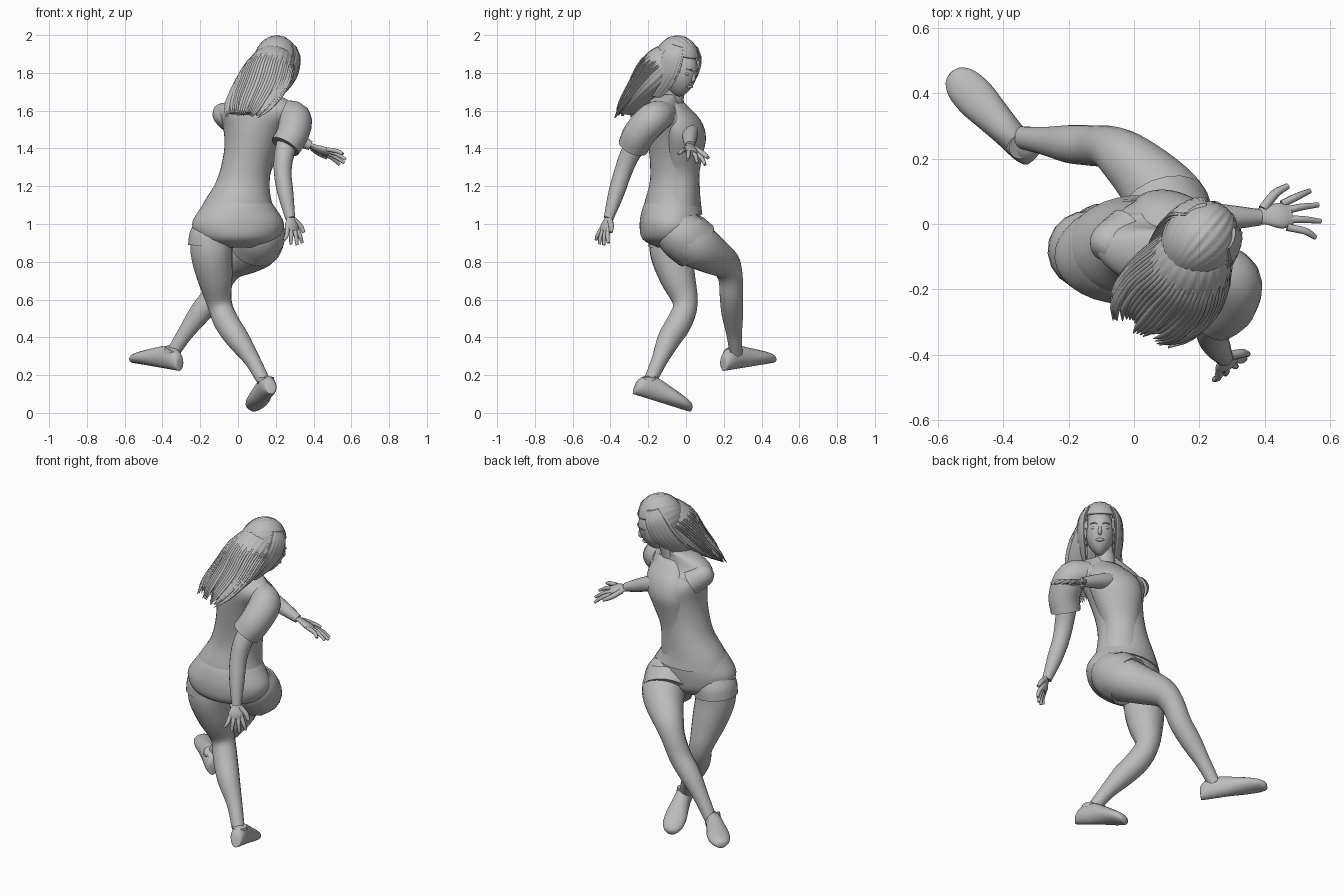
import bpy, bmesh, math, random
from mathutils import Vector, Matrix

random.seed(4)
if "Cube" in bpy.data.objects:
    bpy.data.objects.remove(bpy.data.objects["Cube"], do_unlink=True)

grey = bpy.data.materials.new("plain grey")
grey.use_nodes = True
grey.diffuse_color = (0.5, 0.5, 0.5, 1)
grey.node_tree.nodes["Principled BSDF"].inputs["Base Color"].default_value = (0.5, 0.5, 0.5, 1)


def finish(name, bm, matrix=None):
    bmesh.ops.recalc_face_normals(bm, faces=bm.faces)
    mesh = bpy.data.meshes.new(name)
    bm.to_mesh(mesh)
    bm.free()
    mesh.materials.append(grey)
    ob = bpy.data.objects.new(name, mesh)
    bpy.context.collection.objects.link(ob)
    if matrix:
        ob.matrix_world = matrix
    bpy.ops.object.select_all(action="DESELECT")
    ob.select_set(True)
    bpy.context.view_layer.objects.active = ob
    bpy.ops.object.shade_smooth_by_angle(angle=math.radians(50))
    return ob


def smooth(rows, steps=4):
    """Catmull-Rom interpolation of equal-length rows."""
    p = [Vector(r) for r in rows]
    p = [p[0] * 2 - p[1]] + p + [p[-1] * 2 - p[-2]]
    out = []
    for a, b, c, d in zip(p, p[1:], p[2:], p[3:]):
        for k in range(steps):
            t = k / steps
            out.append(b + (c - a) * (t / 2) + (a * 2 - b * 5 + c * 4 - d) * (t * t / 2)
                       + (b * 3 - a - c * 3 + d) * (t ** 3 / 2))
    return out + [p[-2]]


def loft(name, frames, n=20, ridge=0, count=0, matrix=None):
    """Skin a list of (centre, half-axis, half-axis) ellipses."""
    bm = bmesh.new()
    rings = []
    for c, u, v in frames:
        ring = []
        for i in range(n):
            a = math.tau * i / n
            s = 1 + ridge * math.cos(count * a)
            ring.append(bm.verts.new(c + (u * math.cos(a) + v * math.sin(a)) * s))
        rings.append(ring)
    for r, q in zip(rings, rings[1:]):
        for i in range(n):
            j = (i + 1) % n
            bm.faces.new((r[i], r[j], q[j], q[i]))
    bm.faces.new(rings[0])
    bm.faces.new(rings[-1])
    return finish(name, bm, matrix)


def tube(name, rows, n=18, steps=4, flat=1.0, side=None, matrix=None):
    """Limb through x, y, z, radius rows; flat squashes it across side."""
    pts = smooth(rows, steps)
    pos = [p.xyz for p in pts]
    frames, old, u = [], None, None
    for i, p in enumerate(pts):
        t = (pos[min(i + 1, len(pos) - 1)] - pos[max(i - 1, 0)]).normalized()
        if u is None:
            u = Vector(side) if side else t.orthogonal()
        else:
            u = old.rotation_difference(t) @ u
        u = (u - t * u.dot(t)).normalized()
        frames.append((pos[i], u * p[3], t.cross(u) * p[3] * flat))
        old = t
    return loft(name, frames, n, matrix=matrix)


def body(name, rows):
    """Level sections: x, y, z, half width, half depth, yaw."""
    frames = []
    for r in smooth(rows):
        a = math.radians(r[5])
        frames.append((r.xyz, Vector((math.cos(a), math.sin(a), 0)) * r[3],
                       Vector((-math.sin(a), math.cos(a), 0)) * r[4]))
    return loft(name, frames, 32)


# Clothing on the trunk
body("shirt", [(0, -.07, 1.05, .212, .157, 5), (0, -.07, 1.12, .178, .148, 0),
               (.025, -.06, 1.22, .143, .132, -8), (.048, -.06, 1.32, .134, .13, -12),
               (.073, -.06, 1.42, .145, .14, -15), (.09, -.065, 1.51, .172, .145, -15),
               (.1, -.105, 1.6, .222, .105, -13), (.11, -.1, 1.655, .16, .08, -15),
               (.13, -.08, 1.685, .075, .06, -19)])
body("shirt_front", [(.055, -.035, 1.08, .12, .1, -10), (.07, -.02, 1.25, .1, .088, -20),
                     (.1, -.01, 1.36, .12, .092, -25), (.128, 0, 1.46, .145, .095, -25),
                     (.135, -.02, 1.55, .14, .088, -22), (.14, -.07, 1.64, .09, .06, -20)])
body("shorts", [(0, -.07, .875, .1, .08, 5), (0, -.085, .92, .206, .145, 5),
                (0, -.085, 1, .244, .16, 5), (0, -.077, 1.08, .202, .155, 4),
                (0, -.07, 1.13, .165, .14, 0)])
tube("left_shorts_leg", [(-.135, -.08, .99, .1), (-.14, -.08, .94, .118), (-.145, -.08, .88, .12)])
tube("right_shorts_leg", [(.115, -.05, 1.01, .11), (.115, -.02, .95, .138), (.085, .055, .885, .138)])
tube("right_sleeve", [(.22, -.11, 1.585, .07), (.3, -.17, 1.56, .087),
                      (.29, -.245, 1.48, .086), (.25, -.28, 1.41, .082)])
tube("left_sleeve", [(-.11, -.085, 1.61, .03), (-.085, -.065, 1.59, .06), (-.02, -.02, 1.54, .072)])

# Legs
tube("left_leg", [(-.14, -.08, .95, .11), (-.14, -.08, .85, .111), (-.122, -.045, .72, .095),
                  (-.098, -.003, .58, .066), (-.06, -.035, .48, .067), (0, -.09, .39, .062),
                  (.075, -.14, .28, .043), (.135, -.19, .17, .035)])
tube("right_leg", [(.12, -.03, .94, .125), (.11, .05, .89, .123), (.05, .13, .84, .105),
                   (-.03, .205, .79, .083), (-.08, .235, .72, .066), (-.13, .24, .62, .062),
                   (-.2, .245, .53, .058), (-.28, .255, .42, .042), (-.35, .265, .31, .034)])


def shoe(name, heel, toe, up):
    """Flat-soled slip-on: position, half width, half height along the sole."""
    heel, toe = Vector(heel), Vector(toe)
    axis = (toe - heel).normalized()
    side = axis.cross(Vector(up)).normalized()
    up = side.cross(axis)
    rows = [(0, .015, .02), (.02, .03, .04), (.12, .042, .056), (.32, .047, .06),
            (.5, .054, .052), (.7, .062, .041), (.87, .056, .031), (.97, .035, .022), (1, .012, .012)]
    loft(name, [(heel.lerp(toe, r[0]) + up * max(r[2], .02), side * r[1], up * r[2])
                for r in smooth(rows)], 20)
    collar = heel.lerp(toe, .2) + up * .082
    tube(name + "_collar", [(*collar, .042), (*(collar + up * .028 - axis * .01), .04)], steps=2)


shoe("left_shoe", (.18, -.28, .1), (.085, .025, .005), (-.1, .2, 1))
shoe("right_shoe", (-.31, .2, .222), (-.56, .465, .266), (.05, -.05, 1))

# Arms, the left one reaching straight across the chest
tube("right_arm", [(.28, -.22, 1.49, .06), (.245, -.295, 1.37, .053), (.237, -.335, 1.27, .047),
                   (.252, -.37, 1.16, .042), (.277, -.41, 1.03, .026)])
tube("left_arm", [(-.04, -.02, 1.56, .05), (.08, 0, 1.53, .05), (.2, .02, 1.49, .045),
                  (.3, .02, 1.45, .037), (.385, .02, 1.415, .025)])


def hand(name, wrist, tip, side):
    wrist, tip, side = Vector(wrist), Vector(tip), Vector(side)
    d = tip - wrist
    size = d.length
    side = (side - d * side.dot(d) / d.dot(d)).normalized()
    curl = d.cross(side).normalized()

    def at(along, across, out=0):
        return wrist + d * along + (side * across + curl * out) * size

    tube(name + "_palm", [(*at(-.08, 0), .024), (*at(.12, .02), .03), (*at(.35, 0), .042),
                          (*at(.52, 0), .034)], flat=.45, side=side)
    for k, (x, reach) in enumerate([(-.19, .84), (-.065, .98), (.065, 1), (.18, .92)]):
        tube(f"{name}_finger_{k + 1}", [(*at(.42, x), .012), (*at(.68, x * 1.5, .03), .0115),
                                        (*at(reach, x * 2, -.02), .008)], n=8, side=side)
    tube(name + "_thumb", [(*at(.1, .12), .015), (*at(.34, .34, .03), .014),
                           (*at(.56, .44, .05), .009)], n=8, side=side)


hand("right_hand", (.277, -.41, 1.04), (.298, -.45, .89), (.8, .6, 0))
hand("left_hand", (.38, .02, 1.417), (.57, .035, 1.335), (0, .9, -.4))

# Head in its own frame: x is the figure's right, y the face direction
tube("neck", [(.13, -.08, 1.6, .062), (.155, -.06, 1.69, .052), (.19, -.03, 1.8, .05)])
head = Matrix.Translation((.205, -.045, 1.857)) @ Matrix.Rotation(math.radians(-40), 4, "Z") \
    @ Matrix.Rotation(math.radians(-17), 4, "X")
face = head @ Matrix.Translation((0, .01, -.02))


def ball(name, matrix, centre, radii, shape=None, drop=None, seg=32):
    bm = bmesh.new()
    bmesh.ops.create_uvsphere(bm, u_segments=seg, v_segments=seg // 2, radius=1)
    for v in bm.verts:
        if shape:
            shape(v.co)
        v.co = Vector(v.co[i] * radii[i] + centre[i] for i in range(3))
    if drop:
        gone = [f for f in bm.faces if drop(f.calc_center_median())]
        bmesh.ops.delete(bm, geom=gone, context="FACES")
    return finish(name, bm, matrix)


def jaw(co):
    low = max(0, -co.z)
    co.x *= 1 - .3 * low * low
    co.y = co.y * (1 - .2 * low) + .2 * low


def grooves(co):
    co *= 1 + .012 * math.cos(24 * math.atan2(co.x, co.z))


ball("head", face, (0, .02, -.022), (.08, .1, .13), jaw)
cap = ball("hair_cap", head, (0, -.006, 0), (.113, .127, .14), grooves,
           lambda c: c.y > .02 and c.z < .05 and abs(c.x) < .075 or c.z < -.1, seg=80)
solid = cap.modifiers.new("thickness", "SOLIDIFY")
solid.thickness = .012

# Face details
tube("nose", [(0, .114, -.005, .007), (0, .122, -.035, .011), (0, .112, -.05, .008)], n=10, matrix=face)
ball("lips", face, (0, .109, -.079), (.024, .012, .009), seg=16)
for s, label in ((-1, "left"), (1, "right")):
    ball(label + "_eye", face, (s * .033, .1, -.012), (.016, .011, .009), seg=16)
    tube(label + "_brow", [(s * .014, .116, .01, .003), (s * .034, .112, .016, .004),
                           (s * .055, .096, .01, .002)], n=8, matrix=face)
    # Sheet of hair hanging beside the face: x, y, z, half depth, half thickness
    sheet = smooth([(.066, .03, .1, .035, .015), (.093, .035, .04, .055, .02),
                    (.1, .022, -.05, .064, .02), (.093, -.01, -.13, .06, .018),
                    (.085, -.05, -.2, .045, .008)])
    loft(label + "_side_hair", [(Vector((s * r[0], r[1], r[2])), Vector((s * -.3 * r[3], r[3], 0)),
                                 Vector((r[4], 0, 0))) for r in sheet], 64, .05, 16, head)

# Hair swept out behind: x, y, z, half width, half thickness
mane = smooth([(.232, -.01, 1.912, .04, .05), (.205, -.063, 1.882, .1, .103),
               (.167, -.132, 1.812, .133, .114), (.118, -.2, 1.72, .15, .08),
               (.065, -.265, 1.635, .136, .045), (.035, -.3, 1.585, .1, .012)], 5)
wide = Vector((.88, -.47, 0))
outward = Vector((-.38, -.7, .6)).normalized()
loft("hair_mane", [(m.xyz, wide * m[3], outward * m[4]) for m in mane], 96, .015, 24)
for k in range(34):
    a = -1.75 + 3.5 * k / 33
    reach = random.uniform(0, .05)
    rows = []
    for i, radius in ((4, .003), (10, .008), (15, .011), (20, .011), (25, .002)):
        m = mane[i]
        p = m.xyz + wide * m[3] * math.sin(a) + outward * m[4] * math.cos(a)
        p += Vector((-.4, -.7, -.5)) * reach * (i / 25) ** 2
        rows.append((*p, radius))
    tube(f"hair_lock_{k + 1}", rows, n=8, steps=3, flat=.6, side=wide)
